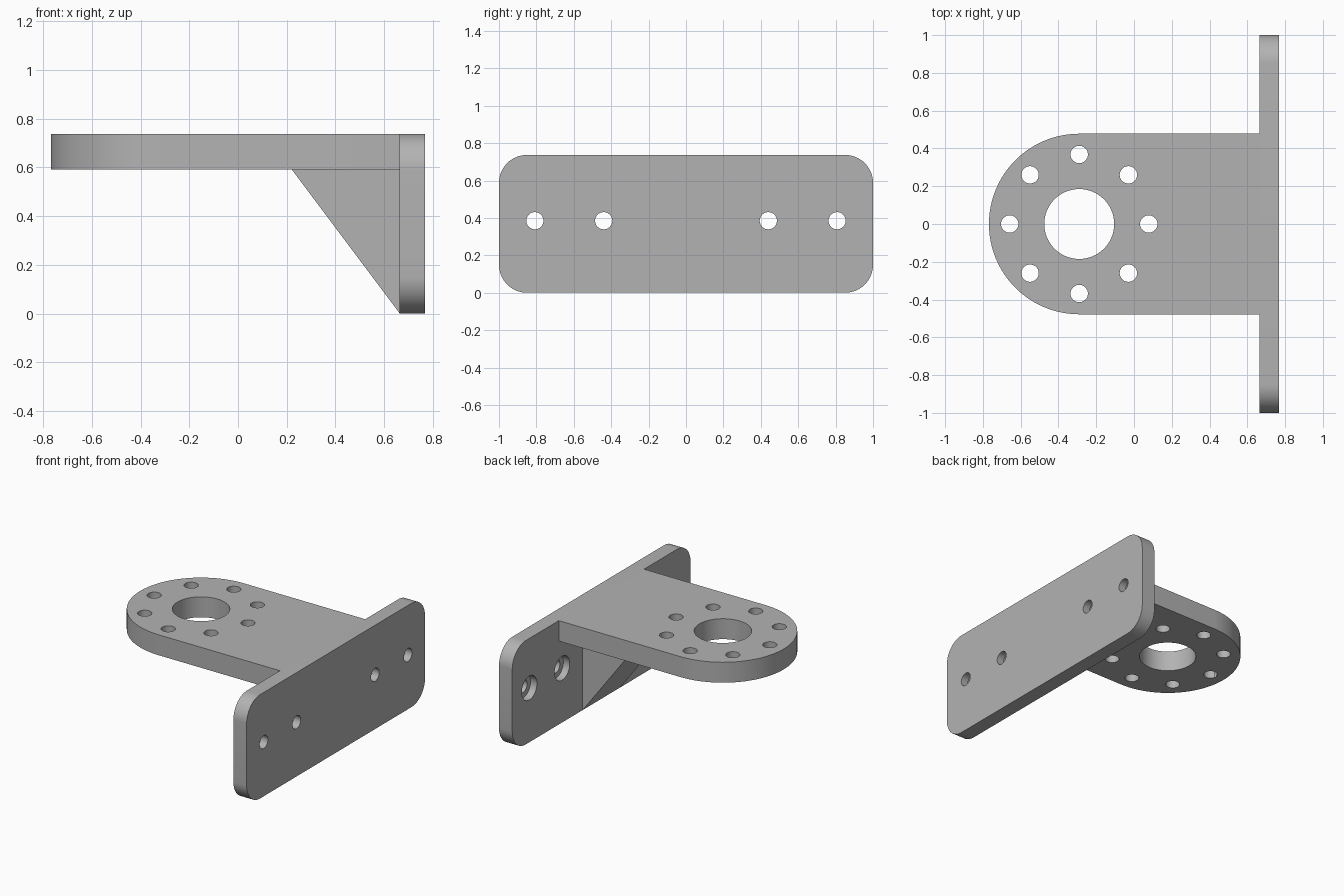
import bpy, bmesh, math
from mathutils import Vector

cube = bpy.data.objects.get("Cube")
if cube:
    bpy.data.objects.remove(cube, do_unlink=True)

grey = bpy.data.materials.new("plain grey")
grey.use_nodes = True
colour = (0.45, 0.45, 0.45, 1)
grey.diffuse_color = colour
grey.node_tree.nodes["Principled BSDF"].inputs["Base Color"].default_value = colour

# Main dimensions
HALF_X, TOP, ARM_BOTTOM = 0.768, 0.737, 0.592
WALL_X = 0.664
ARM_R = 0.478
HUB_X = ARM_R - HALF_X
HOLE_R = 0.046
BORE_R = 0.085


def arc(cx, cy, r, start, end, steps):
    angles = [math.radians(start + (end - start) * i / steps) for i in range(steps + 1)]
    return [(cx + r * math.cos(a), cy + r * math.sin(a)) for a in angles]


def prism(name, points, offset):
    """Extrude a closed outline of 3D points along an offset."""
    bm = bmesh.new()
    face = bm.faces.new([bm.verts.new(p) for p in points])
    new = bmesh.ops.extrude_face_region(bm, geom=[face])["geom"]
    bmesh.ops.translate(bm, vec=Vector(offset),
                        verts=[v for v in new if isinstance(v, bmesh.types.BMVert)])
    bmesh.ops.recalc_face_normals(bm, faces=bm.faces)
    mesh = bpy.data.meshes.new(name)
    bm.to_mesh(mesh)
    bm.free()
    mesh.materials.append(grey)
    obj = bpy.data.objects.new(name, mesh)
    bpy.context.collection.objects.link(obj)
    return obj


def drill(target, cutter):
    """Cut a hole and discard the cutter."""
    mod = target.modifiers.new("hole", 'BOOLEAN')
    mod.operation = 'DIFFERENCE'
    mod.solver = 'EXACT'
    mod.object = cutter
    bpy.ops.object.select_all(action='DESELECT')
    bpy.context.view_layer.objects.active = target
    target.select_set(True)
    bpy.ops.object.modifier_apply(modifier=mod.name)
    bpy.data.objects.remove(cutter, do_unlink=True)


def circle(cx, cy, r, sides):
    return arc(cx, cy, r, 0, 360, sides)[:-1]


# Arm: plate with a rounded end
outline = arc(HUB_X, 0, ARM_R, 90, 270, 48) + [(WALL_X, -ARM_R), (WALL_X, ARM_R)]
arm = prism("arm_plate", [(x, y, ARM_BOTTOM) for x, y in outline], (0, 0, TOP - ARM_BOTTOM))

# Hub opening and ring of bolt holes
holes = [(HUB_X, 0, 0.185, 64)]
holes += [(x, y, HOLE_R, 32) for x, y in circle(HUB_X, 0, 0.368, 8)]
for hole in holes:
    drill(arm, prism("cutter", [(x, y, 0.5) for x, y in circle(*hole)], (0, 0, 0.4)))

# Wall plate with rounded corners
R = 0.15
corners = [(1, 1, 0), (-1, 1, 90), (-1, -1, 180), (1, -1, 270)]
outline = []
for sy, sz, start in corners:
    outline += arc(sy * (1 - R), TOP / 2 + sz * (TOP / 2 - R), R, start, start + 90, 16)
wall = prism("wall_plate", [(WALL_X, y, z) for y, z in outline], (HALF_X - WALL_X, 0, 0))

# Screw holes, counterbored on the arm side
for y in (-0.808, -0.44, 0.44, 0.808):
    for r, depth in ((HOLE_R, 0.3), (BORE_R, 0.15)):
        ring = [(WALL_X - 0.1, a, b) for a, b in circle(y, 0.385, r, 32)]
        drill(wall, prism("cutter", ring, (depth, 0, 0)))

# Triangular brace under the arm
W = 0.21
prism("brace", [(0.22, -W, ARM_BOTTOM), (WALL_X, -W, ARM_BOTTOM), (WALL_X, -W, 0)],
      (0, 2 * W, 0))

# Smooth curved walls, keep edges sharp
bpy.ops.object.select_all(action='DESELECT')
for obj in (arm, wall):
    obj.select_set(True)
bpy.context.view_layer.objects.active = arm
bpy.ops.object.shade_smooth_by_angle(angle=math.radians(30))
